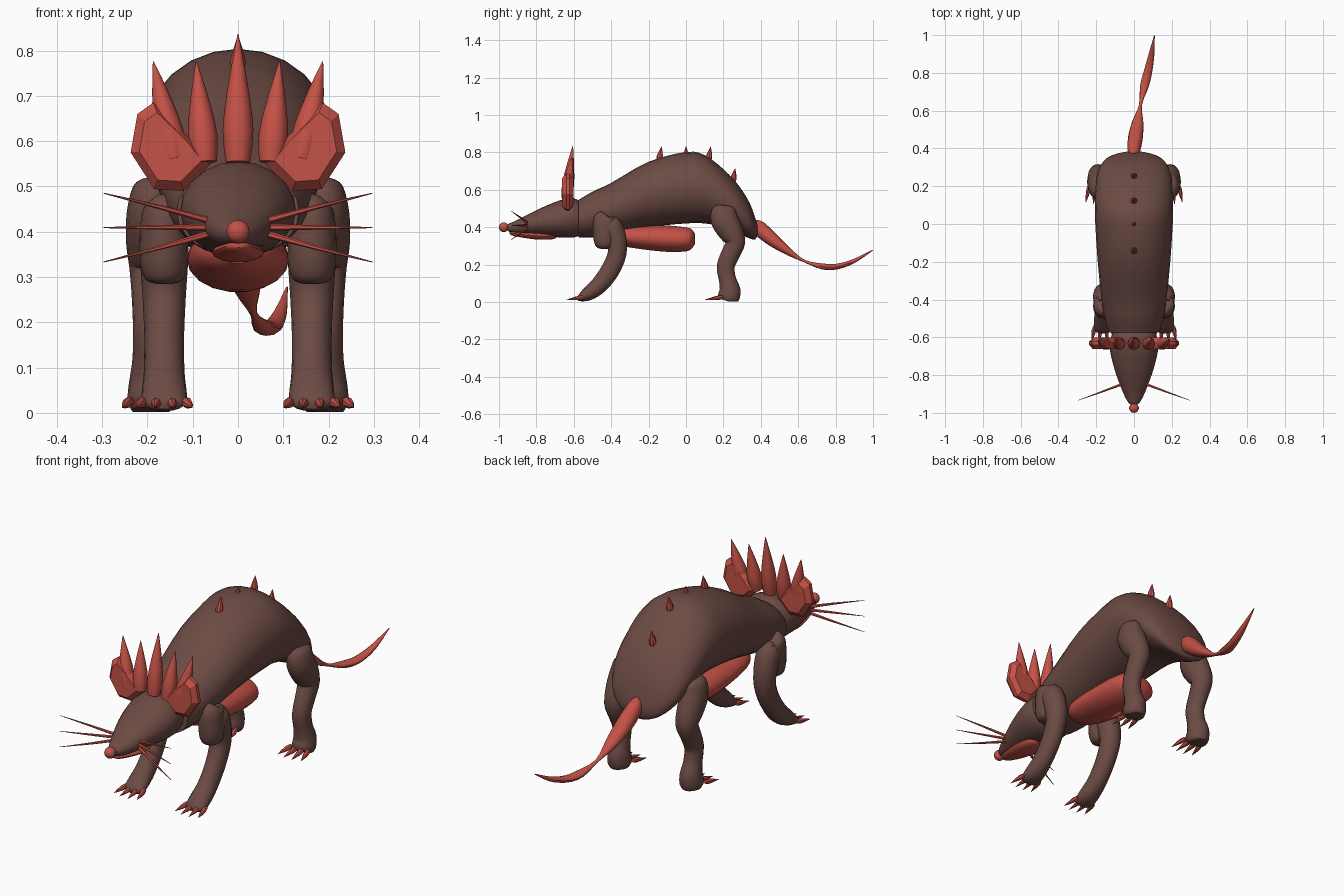
import bpy, bmesh, math
from mathutils import Vector

if "Cube" in bpy.data.objects:
    bpy.data.objects.remove(bpy.data.objects["Cube"])


def material(name, rgb):
    m = bpy.data.materials.new(name)
    m.diffuse_color = (*rgb, 1)
    m.use_nodes = True
    m.node_tree.nodes["Principled BSDF"].inputs["Base Color"].default_value = m.diffuse_color
    return m


BROWN = material("brown_hide", (0.150, 0.070, 0.058))
RED = material("coral_red", (0.560, 0.084, 0.063))


def finish(name, bm, mat, angle=40):
    bmesh.ops.recalc_face_normals(bm, faces=bm.faces)
    me = bpy.data.meshes.new(name)
    bm.to_mesh(me)
    bm.free()
    me.materials.append(mat)
    ob = bpy.data.objects.new(name, me)
    bpy.context.collection.objects.link(ob)
    bpy.ops.object.select_all(action='DESELECT')
    ob.select_set(True)
    bpy.context.view_layer.objects.active = ob
    bpy.ops.object.shade_smooth_by_angle(angle=math.radians(angle))
    return ob


def spline(keys, steps):
    """Catmull-Rom through tuples of any length."""
    out = []
    for i in range(len(keys) - 1):
        a, b, c, d = (keys[min(max(i + k, 0), len(keys) - 1)] for k in (-1, 0, 1, 2))
        for s in range(steps):
            t = s / steps
            out.append([0.5 * (2 * q + (r - p) * t + (2 * p - 5 * q + 4 * r - w) * t * t
                               + (3 * q - p - 3 * r + w) * t ** 3)
                        for p, q, r, w in zip(a, b, c, d)])
    return out + [list(keys[-1])]


def loft(name, keys, mat, sides=16, steps=3, upright=False):
    """Tube through keys (x, y, z, half width, half depth)."""
    rows = spline(keys, steps)
    pts = [Vector(r[:3]) for r in rows]
    bm = bmesh.new()
    rings = []
    for i, r in enumerate(rows):
        t = (pts[min(i + 1, len(pts) - 1)] - pts[max(i - 1, 0)]).normalized()
        if upright:
            t = Vector((0, 1, 0))
        ref = Vector((0, 0, 1)) if abs(t.x) > 0.8 else Vector((1, 0, 0))
        u = (ref - t * ref.dot(t)).normalized()
        v = t.cross(u)
        ring = []
        for k in range(sides):
            a = 2 * math.pi * k / sides
            p = pts[i] + u * max(r[3], .001) * math.cos(a) + v * max(r[4], .001) * math.sin(a)
            p.z = max(p.z, 0.002)
            ring.append(bm.verts.new(p))
        rings.append(ring)
    for a, b in zip(rings, rings[1:]):
        for k in range(sides):
            j = (k + 1) % sides
            bm.faces.new((a[k], a[j], b[j], b[k]))
    bm.faces.new(rings[0])
    bm.faces.new(rings[-1])
    return finish(name, bm, mat)


def horn(name, base, tip, r, mat=RED, sides=8):
    """Spike with a slightly swollen lower part."""
    b, t = Vector(base), Vector(tip)
    keys = [(*b.lerp(t, f), r * k, r * k)
            for f, k in ((0, .8), (.25, 1), (.55, .72), (.85, .28), (1, .03))]
    return loft(name, keys, mat, sides, 2)


def profile(rows):
    """(y, bottom, top, half width) rows to loft keys."""
    return [(0, y, (b + t) / 2, w, (t - b) / 2) for y, b, t, w in rows]


# Body, head, jaw and nose
loft("body", profile([
    (-.575, .345, .545, .135), (-.50, .345, .59, .155), (-.40, .36, .637, .172),
    (-.20, .40, .75, .192), (0, .42, .802, .205), (.10, .42, .785, .207),
    (.20, .40, .71, .203), (.28, .365, .625, .19), (.34, .34, .53, .155),
    (.37, .335, .45, .10), (.383, .36, .41, .04)]), BROWN, 24, 3, True)
loft("head", profile([
    (-.56, .36, .53, .105), (-.60, .345, .555, .122), (-.67, .345, .545, .127),
    (-.77, .355, .505, .103), (-.85, .36, .465, .075), (-.91, .365, .435, .05),
    (-.945, .375, .42, .03), (-.96, .39, .41, .01)]), BROWN, 20, 3, True)
loft("lower_jaw", profile([
    (-.69, .345, .36, .015), (-.715, .335, .37, .045), (-.79, .333, .375, .058),
    (-.87, .343, .378, .047), (-.93, .355, .38, .027), (-.945, .365, .375, .01)]),
    RED, 14, 3, True)
bm = bmesh.new()
bmesh.ops.create_uvsphere(bm, u_segments=14, v_segments=10, radius=.026)
bmesh.ops.translate(bm, verts=bm.verts, vec=(0, -.974, .4))
finish("nose", bm, RED)

# Belly pad
loft("belly", profile([
    (-.42, .33, .39, .04), (-.37, .305, .405, .085), (-.25, .283, .41, .108),
    (-.10, .267, .41, .113), (0, .27, .40, .105), (.03, .285, .39, .085),
    (.048, .31, .365, .045)]), RED, 18, 3, True)

# Pinched tail
loft("tail", [
    (0, .36, .42, .02, .025), (0, .39, .395, .034, .04), (.008, .46, .335, .039, .036),
    (.02, .54, .275, .03, .022), (.034, .63, .22, .008, .007), (.055, .73, .19, .023, .016),
    (.075, .81, .19, .022, .015), (.093, .90, .22, .015, .011), (.108, .998, .277, .002, .002)],
    RED, 12, 3)

# Spikes along the back
for i, (y, z, ty, tz) in enumerate(((-.145, .755, -.13, .832), (0, .78, 0, .832),
                                    (.12, .755, .132, .832), (.25, .64, .263, .715))):
    horn(f"back_spike_{i}", (0, y, z), (0, ty, tz), .017 if i != 1 else .012)

# Crown spikes over the head
horn("crown_spike_middle", (0, -.64, .553), (0, -.605, .836), .034, sides=10)
for s, side in ((-1, "left"), (1, "right")):
    horn(f"crown_spike_inner_{side}", (s * .073, -.64, .553), (s * .092, -.61, .776), .033, sides=10)
    horn(f"crown_spike_outer_{side}", (s * .14, -.64, .56), (s * .187, -.61, .776), .033, sides=10)

    # Faceted ear plate with bevelled rims
    outline = [(.06, .55), (.12, .49), (.185, .494), (.237, .575),
               (.222, .66), (.187, .685), (.145, .645), (.10, .60)]
    bm = bmesh.new()
    rings = []
    for y, k in ((-.662, .78), (-.64, 1), (-.622, 1), (-.602, .75)):
        rings.append([bm.verts.new((s * (.15 + (x - .15) * k), y, .585 + (z - .585) * k))
                      for x, z in outline])
    for a, b in zip(rings, rings[1:]):
        for k in range(8):
            j = (k + 1) % 8
            bm.faces.new((a[k], a[j], b[j], b[k]))
    bm.faces.new(rings[0])
    bm.faces.new(rings[-1])
    finish(f"ear_{side}", bm, RED, 25)

    # Whiskers
    for i, (z0, z1) in enumerate(((.422, .485), (.41, .409), (.398, .333))):
        loft(f"whisker_{side}_{i}", [(s * .055, -.845, z0, .008, .008),
                                     (s * .17, -.888, (z0 + z1) / 2, .005, .005),
                                     (s * .297, -.934, z1, .001, .001)], RED, 6, 2)

    # Front legs
    x = s * .163
    loft(f"shoulder_{side}", [
        (x, -.425, .465, .02, .03), (x, -.43, .452, .046, .06), (x, -.432, .40, .053, .066),
        (x, -.435, .335, .053, .06), (x, -.435, .295, .042, .045), (x, -.435, .284, .015, .02)],
        BROWN, 16, 3)
    loft(f"front_leg_{side}", [
        (x, -.42, .44, .03, .03), (x, -.40, .41, .052, .055), (x, -.375, .34, .053, .056),
        (x, -.368, .26, .048, .05), (x, -.405, .17, .044, .05), (x, -.465, .09, .045, .046),
        (x, -.525, .043, .05, .037), (x, -.565, .022, .046, .02), (x, -.578, .018, .02, .01)],
        BROWN, 16, 3)

    # Hind legs
    x = s * .19
    loft(f"haunch_{side}", [
        (x, .20, .517, .02, .03), (x, .20, .50, .042, .06), (x, .205, .44, .056, .073),
        (x, .24, .375, .057, .066), (x, .265, .32, .05, .052), (x * 1.01, .24, .26, .043, .05),
        (x * 1.01, .212, .19, .04, .048), (x * 1.01, .222, .12, .041, .046),
        (x * 1.01, .235, .065, .049, .056), (x * 1.01, .228, .025, .052, .058),
        (x * 1.01, .222, .004, .042, .045)], BROWN, 16, 3)

    # Claws on both feet of this side
    for foot, cx, y in (("front", .163, -.545), ("hind", .193, .195)):
        for i, o in enumerate((-.046, -.016, .016, .046)):
            reach = .093 if abs(o) < .03 else .08
            horn(f"{foot}_claw_{side}_{i}", (s * (cx + o), y, .026),
                 (s * (cx + o * 1.35), y - reach, .012), .012, sides=7)
